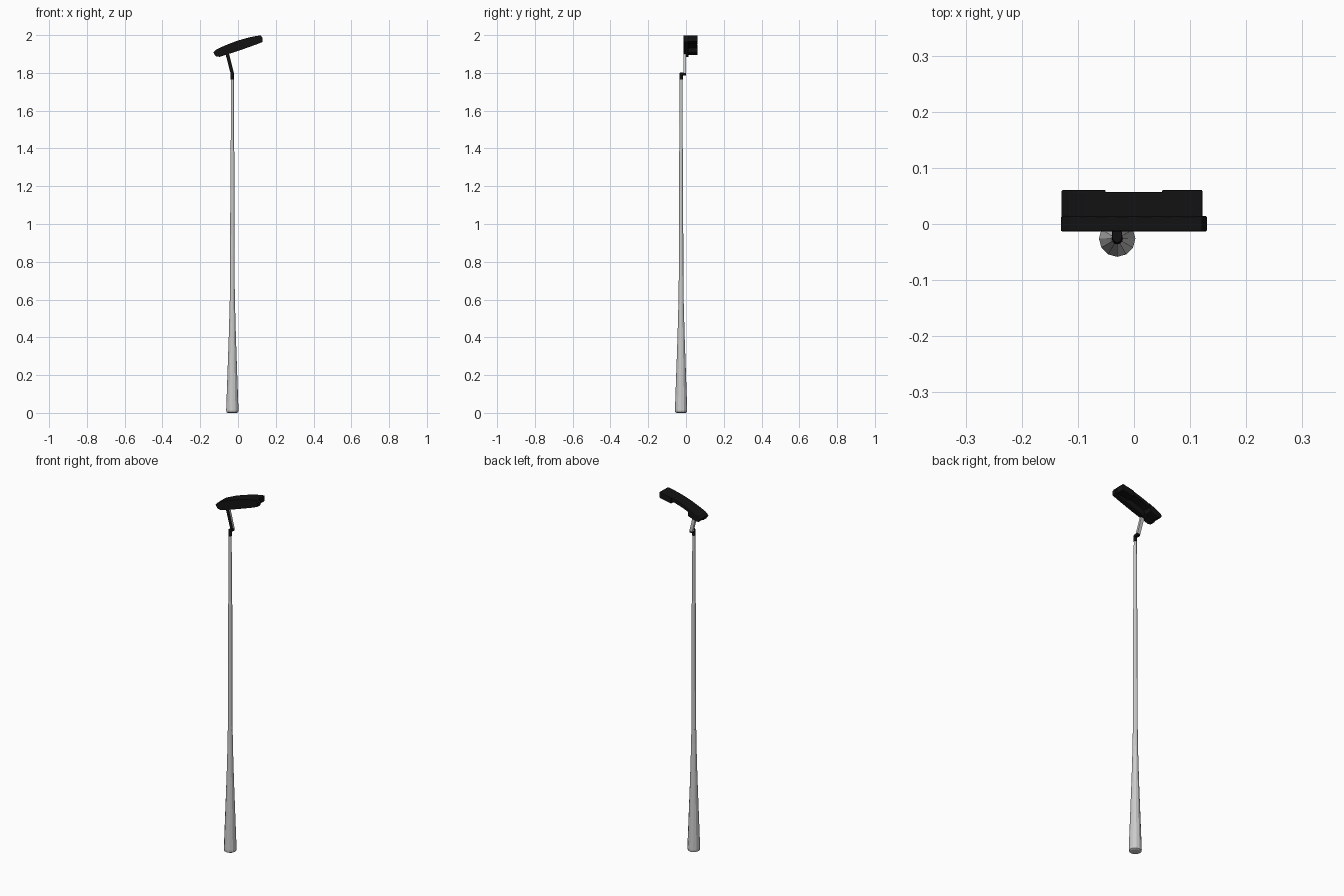
import bpy, bmesh, math
from mathutils import Vector

if "Cube" in bpy.data.objects:
    bpy.data.objects.remove(bpy.data.objects["Cube"])

black = bpy.data.materials.new("black_metal")
black.diffuse_color = (0.006, 0.006, 0.006, 1)
black.use_nodes = True
black.node_tree.nodes["Principled BSDF"].inputs["Base Color"].default_value = black.diffuse_color
grey = bpy.data.materials.new("plain_grey")
grey.diffuse_color = (0.6, 0.6, 0.6, 1)
grey.use_nodes = True
grey.node_tree.nodes["Principled BSDF"].inputs["Base Color"].default_value = grey.diffuse_color


def finish(name, bm, mat=None, bevel=0):
    bmesh.ops.recalc_face_normals(bm, faces=bm.faces)
    me = bpy.data.meshes.new(name)
    bm.to_mesh(me)
    bm.free()
    ob = bpy.data.objects.new(name, me)
    bpy.context.collection.objects.link(ob)
    if mat:
        me.materials.append(mat)
    if bevel:
        m = ob.modifiers.new("bevel", "BEVEL")
        m.width, m.segments, m.limit_method = bevel, 2, "ANGLE"
    return ob


def tube(name, path, sides=12, mat=None):
    """Vertical lathe: path is a list of (radius, z)."""
    bm = bmesh.new()
    rings = [[bm.verts.new((-0.03 + r * math.cos(a), -0.026 + r * math.sin(a), z))
              for a in (2 * math.pi * i / sides for i in range(sides))]
             for r, z in path]
    for a, b in zip(rings, rings[1:]):
        for i in range(sides):
            j = (i + 1) % sides
            bm.faces.new((a[i], a[j], b[j], b[i]))
    bm.faces.new(rings[0])
    bm.faces.new(rings[-1])
    return finish(name, bm, mat)


def slab(name, outline, y0, y1, mat=None, bevel=0):
    """Extrude an x-z outline from y0 to y1."""
    bm = bmesh.new()
    f = bm.faces.new([bm.verts.new((x, y0, z)) for x, z in outline])
    ext = bmesh.ops.extrude_face_region(bm, geom=[f])
    verts = [v for v in ext["geom"] if isinstance(v, bmesh.types.BMVert)]
    bmesh.ops.translate(bm, verts=verts, vec=(0, y1 - y0, 0))
    return finish(name, bm, mat, bevel)


def sole(x):
    """Gently curved sole, uppermost surface of the head."""
    return 1.974 + 0.31 * (x - 0.01) - 0.75 * (x - 0.01) ** 2


def strip(x0, x1, depth, n=8):
    """Part of the head between x0 and x1, hanging below the sole curve."""
    xs = [x0 + (x1 - x0) * i / n for i in range(n + 1)]
    return [(x, sole(x)) for x in xs] + [(x, sole(x) - depth) for x in reversed(xs)]


# Tapered grip and slim shaft
tube("grip", [(0.024, 0.0), (0.031, 0.004), (0.0325, 0.016), (0.026, 0.2),
              (0.019, 0.4), (0.0135, 0.6), (0.0125, 0.68)])
tube("shaft", [(0.0125, 0.67), (0.0105, 1.2), (0.0105, 1.38), (0.0085, 1.4), (0.0075, 1.79)])

# Collar and elbow joining shaft to the offset neck
tube("collar", [(0.0095, 1.765), (0.0095, 1.792), (0.007, 1.801)], mat=black)
slab("elbow", [(-0.039, 1.787), (-0.021, 1.787), (-0.021, 1.801), (-0.039, 1.801)],
     -0.028, 0.001, black, 0.002)

# Slanted neck, dark on the front face only
neck = slab("neck", [(-0.038, 1.792), (-0.021, 1.796), (-0.052, 1.92), (-0.07, 1.915)],
            -0.013, 0.001, grey)
neck.data.materials.append(black)
for p in neck.data.polygons:
    if p.normal.y < -0.5:
        p.material_index = 1

# Club head: face blade, thin rear flange, heel and toe weights
top = [(x, sole(x)) for x in (-0.115, -0.08, -0.04, 0.0, 0.04, 0.08, 0.12)]
slab("face_blade", top + [(0.13, 1.985), (0.129, 1.963), (0.09, 1.948), (0.0, 1.916),
                          (-0.098, 1.885), (-0.118, 1.888), (-0.131, 1.908)],
     -0.013, 0.014, black, 0.002)
slab("rear_flange", strip(-0.118, 0.12, 0.02), 0.012, 0.057, black, 0.002)
slab("heel_weight", [(-0.13, 1.91), (-0.115, sole(-0.115)), (-0.05, sole(-0.05)),
                     (-0.055, 1.91), (-0.1, 1.894), (-0.12, 1.894)],
     0.012, 0.061, black, 0.003)
slab("toe_weight", strip(0.05, 0.122, 0.034, 4), 0.012, 0.061, black, 0.003)
